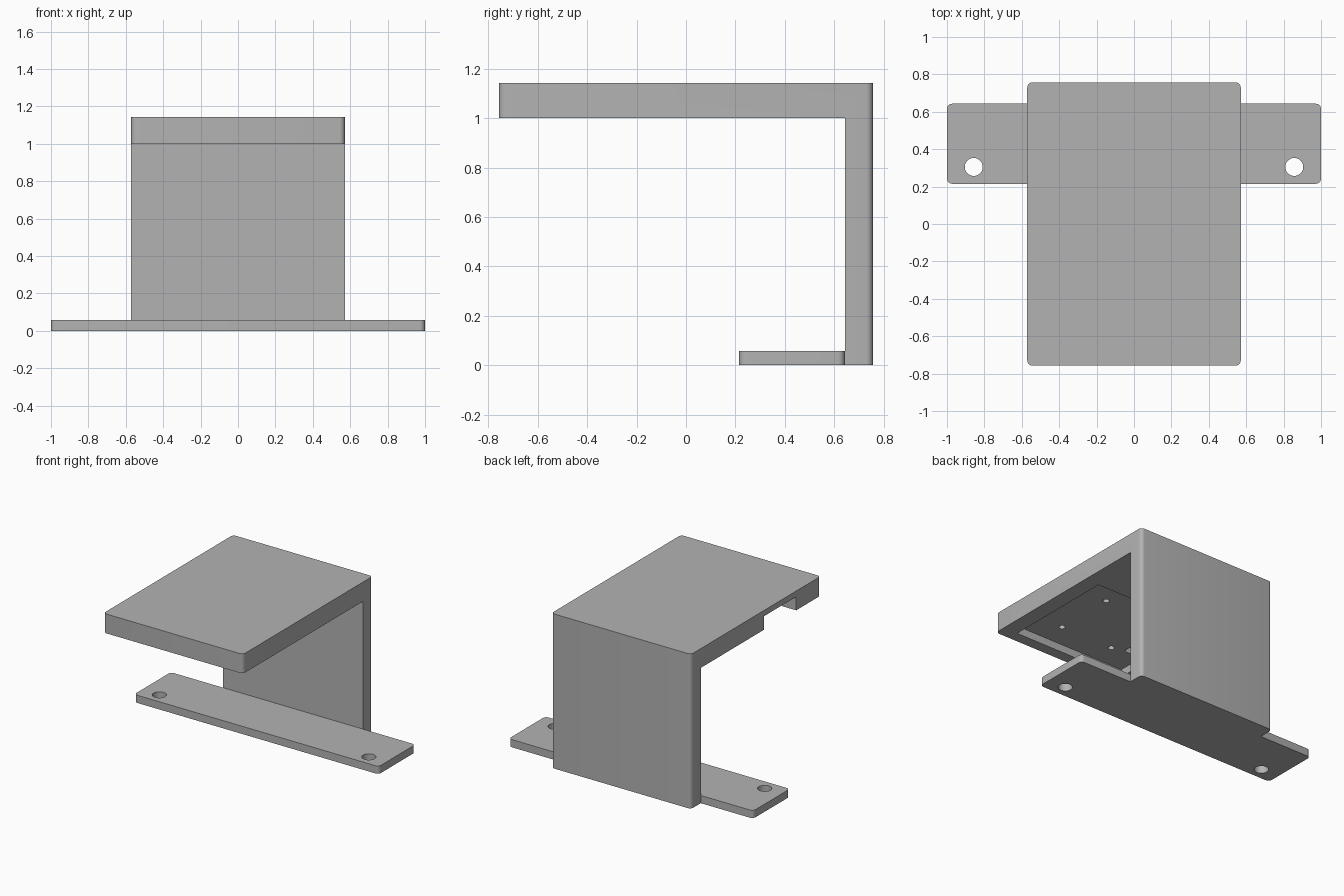
import bpy
import bmesh

cube = bpy.data.objects.get("Cube")
if cube:
    bpy.data.objects.remove(cube, do_unlink=True)

# Single grey material
grey = bpy.data.materials.new("plain grey")
grey.use_nodes = True
colour = (0.45, 0.45, 0.45, 1)
grey.diffuse_color = colour
grey.node_tree.nodes["Principled BSDF"].inputs["Base Color"].default_value = colour


def link(name, bm):
    mesh = bpy.data.meshes.new(name)
    bm.to_mesh(mesh)
    bm.free()
    mesh.materials.append(grey)
    obj = bpy.data.objects.new(name, mesh)
    bpy.context.collection.objects.link(obj)
    return obj


def block(name, x, y, z, radius=0):
    """Box from (min, max) ranges, with optional rounded vertical edges."""
    bm = bmesh.new()
    bmesh.ops.create_cube(bm, size=1)
    for v in bm.verts:
        for i, (lo, hi) in enumerate((x, y, z)):
            v.co[i] = hi if v.co[i] > 0 else lo
    if radius:
        upright = [e for e in bm.edges
                   if abs(e.verts[0].co.z - e.verts[1].co.z) > 0.01]
        bmesh.ops.bevel(bm, geom=upright, offset=radius, segments=6,
                        profile=0.5, affect='EDGES')
    return link(name, bm)


def drill(name, x, y, z, radius):
    bm = bmesh.new()
    bmesh.ops.create_cone(bm, cap_ends=True, segments=32, radius1=radius,
                          radius2=radius, depth=z[1] - z[0])
    bmesh.ops.translate(bm, verts=bm.verts, vec=(x, y, sum(z) / 2))
    return link(name, bm)


def cut(target, cutters):
    bpy.context.view_layer.objects.active = target
    for cutter in cutters:
        cutter.hide_render = True
        mod = target.modifiers.new("cut", 'BOOLEAN')
        mod.operation = 'DIFFERENCE'
        mod.solver = 'EXACT'
        mod.object = cutter
        bpy.ops.object.modifier_apply(modifier=mod.name)
        bpy.data.objects.remove(cutter, do_unlink=True)


HALF, DEPTH, TOP, UNDER, PANEL = 0.571, 0.757, 1.143, 1.0, 0.643
CEILING = UNDER + 0.057

# Top plate and back panel, carved from one rounded block
body = block("top_plate_and_back_panel", (-HALF, HALF), (-DEPTH, DEPTH),
             (0, TOP), 0.028)
cutters = [
    block("open_space", (-1, 1), (-1, PANEL), (-1, UNDER)),
    block("pocket", (-0.455, 0.455), (-0.675, 0.172), (0.9, CEILING)),
    block("side_slot", (-0.8, -0.31), (-0.472, -0.095), (0.9, UNDER + 0.1)),
]
# Four blind screw holes in the pocket
for x in (-0.215, 0.215):
    for y in (-0.495, -0.035):
        cutters.append(drill("screw_hole", x, y, (0.95, CEILING + 0.05), 0.022))
cut(body, cutters)

# Mounting strip with a through hole at each end
strip = block("mounting_strip", (-1, 1), (0.215, PANEL), (0, 0.057), 0.028)
cut(strip, [drill("mounting_hole", side * 0.857, 0.305, (-0.1, 0.2), 0.048)
            for side in (-1, 1)])

for obj in (body, strip):
    bpy.ops.object.select_all(action='DESELECT')
    obj.select_set(True)
    bpy.context.view_layer.objects.active = obj
    bpy.ops.object.shade_smooth_by_angle()
